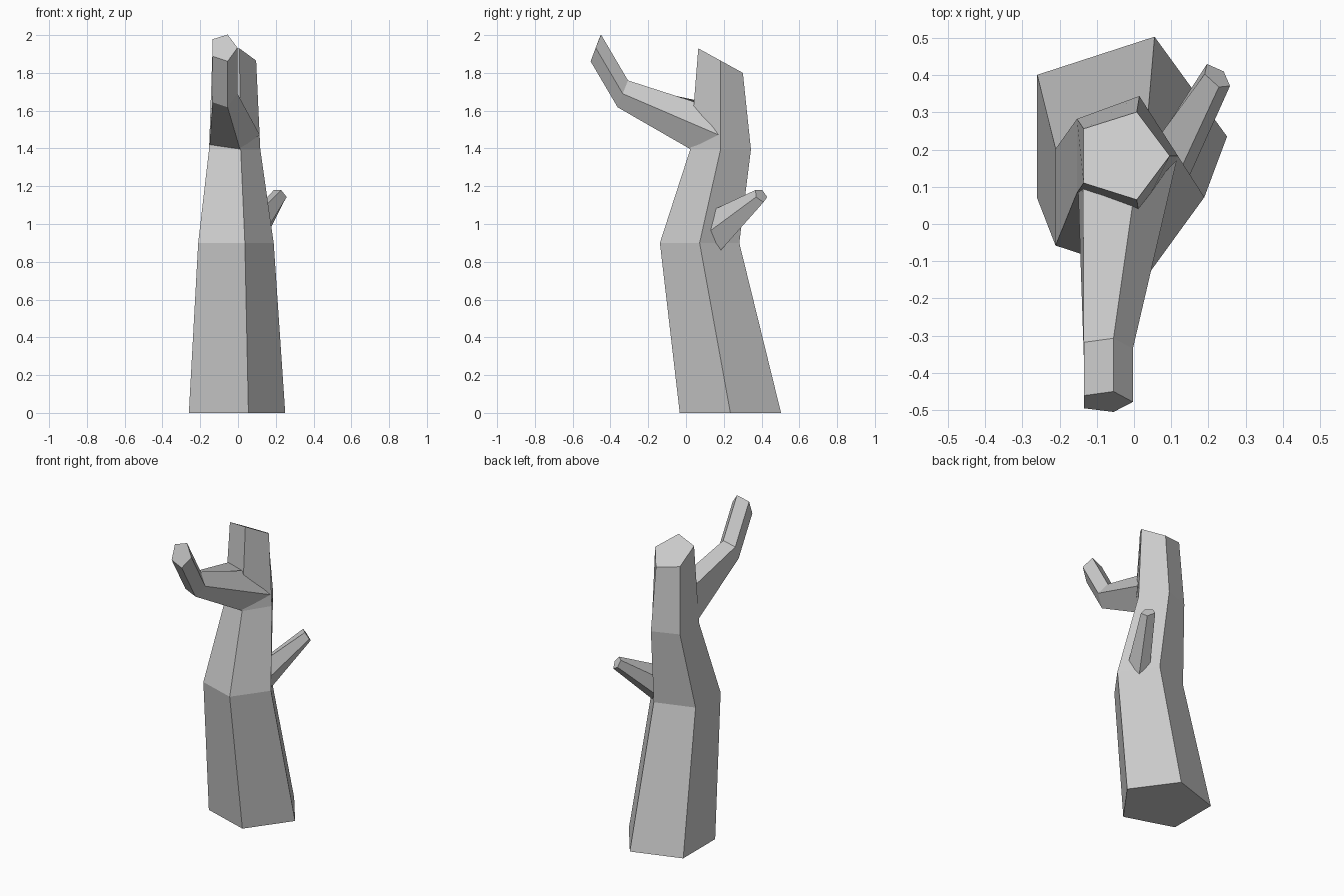
import bpy
from math import cos, sin, pi

if "Cube" in bpy.data.objects:
    bpy.data.objects.remove(bpy.data.objects["Cube"])


def loft(name, rings):
    """Skin equal-sized rings into a closed, flat-shaded tube."""
    n = len(rings[0])
    verts = [p for ring in rings for p in ring]
    faces = [tuple(reversed(range(n))),
             tuple(range(len(verts) - n, len(verts)))]
    for k in range(len(rings) - 1):
        a, b = k * n, (k + 1) * n
        for i in range(n):
            j = (i + 1) % n
            faces.append((a + i, a + j, b + j, b + i))
    mesh = bpy.data.meshes.new(name)
    mesh.from_pydata(verts, [], faces)
    mesh.update()
    obj = bpy.data.objects.new(name, mesh)
    bpy.context.collection.objects.link(obj)
    return obj


def pentagon(cy, z, rx, ry, slope=0.0, cx=-0.032):
    """Five-sided trunk section with one corner facing +x."""
    return [(cx + rx * cos(2 * pi * i / 5),
             cy + ry * sin(2 * pi * i / 5),
             z + slope * ry * sin(2 * pi * i / 5)) for i in range(5)]


# Bent, tapering trunk with a slanted cut top
loft("trunk", [
    pentagon(0.235, 0.0, 0.282, 0.282),
    pentagon(0.072, 0.9, 0.221, 0.221),
    pentagon(0.183, 1.395, 0.150, 0.169),
    pentagon(0.183, 1.865, 0.128, 0.124, slope=-0.55),
])

# Long front branch: root, elbow, tip
root = [(-0.137, 0.10, 1.645), (-0.004, 0.05, 1.645), (0.115, 0.172, 1.472),
        (0.010, 0.022, 1.397), (-0.150, 0.085, 1.42)]
elbow = [(-0.135, -0.318, 1.735), (-0.055, -0.307, 1.76), (-0.003, -0.335, 1.69),
         (-0.055, -0.362, 1.618), (-0.135, -0.352, 1.645)]
tip = [(x, y - 0.143, z + 0.243) for x, y, z in elbow]
loft("front_branch", [[*reversed(r)] for r in (root, elbow, tip)])

# Short side twig
twig_root = [(0.148, 0.127, 0.963), (0.120, 0.195, 0.873), (0.080, 0.250, 0.95),
             (0.078, 0.250, 1.06), (0.128, 0.153, 1.079)]
twig_tip = [(0.258, 0.371, 1.143), (0.241, 0.410, 1.115), (0.196, 0.430, 1.143),
            (0.190, 0.403, 1.18), (0.228, 0.368, 1.18)]
# sink the root slightly into the trunk
twig_root = [tuple(a - 0.1 * (b - a) for a, b in zip(p, q))
             for p, q in zip(twig_root, twig_tip)]
loft("side_twig", [twig_root, twig_tip])

# Make all faces point outwards
import bmesh
for obj in bpy.context.collection.objects:
    bm = bmesh.new()
    bm.from_mesh(obj.data)
    bmesh.ops.recalc_face_normals(bm, faces=bm.faces)
    bm.to_mesh(obj.data)
    bm.free()
